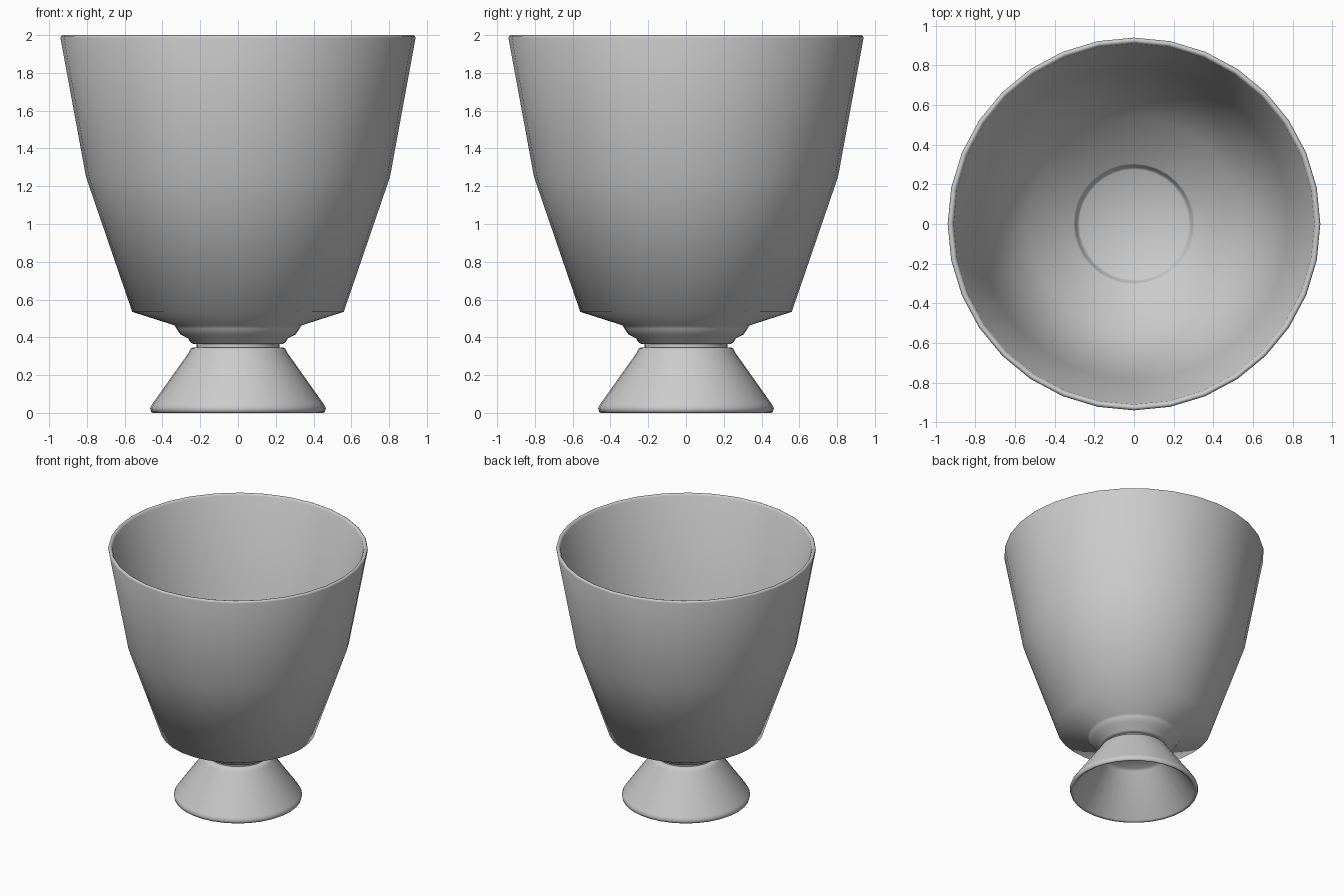
import bpy, bmesh, math

if "Cube" in bpy.data.objects:
    bpy.data.objects.remove(bpy.data.objects["Cube"])

SIDES = 32


def lathe(name, profile, closed=False):
    """Spin an (r, z) profile round the z axis; r = 0 makes a pole."""
    bm = bmesh.new()
    rings = []
    for r, z in profile:
        if r == 0:
            rings.append([bm.verts.new((0, 0, z))] * SIDES)
        else:
            rings.append([bm.verts.new((r * math.cos(a), r * math.sin(a), z))
                          for a in (2 * math.pi * i / SIDES for i in range(SIDES))])
    pairs = list(zip(rings, rings[1:]))
    if closed:
        pairs.append((rings[-1], rings[0]))
    for low, high in pairs:
        for i in range(SIDES):
            j = (i + 1) % SIDES
            quad = [low[i], low[j], high[j], high[i]]
            bm.faces.new(list(dict.fromkeys(quad)))
    bmesh.ops.recalc_face_normals(bm, faces=bm.faces)
    mesh = bpy.data.meshes.new(name)
    bm.to_mesh(mesh)
    bm.free()
    obj = bpy.data.objects.new(name, mesh)
    bpy.context.collection.objects.link(obj)
    bpy.ops.object.select_all(action='DESELECT')
    obj.select_set(True)
    bpy.context.view_layer.objects.active = obj
    bpy.ops.object.shade_smooth_by_angle(angle=math.radians(70))
    return obj


# Cup: underside, outer wall, rolled rim, inner wall and sunken floor
lathe("cup", [
    (0, 0.365), (0.235, 0.365), (0.25, 0.372), (0.265, 0.395), (0.305, 0.415),
    (0.325, 0.445), (0.335, 0.463), (0.56, 0.535), (0.805, 1.25),
    (0.94, 1.985), (0.937, 1.995), (0.928, 2.0), (0.918, 1.997), (0.91, 1.985),
    (0.785, 1.255), (0.54, 0.555), (0.305, 0.48), (0.297, 0.47),
    (0.287, 0.435), (0.275, 0.425), (0, 0.425)])

# Neck: thin recessed collar between cup and foot
lathe("neck", [(0, 0.335), (0.22, 0.335), (0.22, 0.37), (0, 0.37)])

# Foot: flared cone, hollow underneath
lathe("foot", [
    (0, 0.347), (0.235, 0.347), (0.25, 0.34), (0.26, 0.32), (0.455, 0.045),
    (0.465, 0.025), (0.46, 0.005), (0.45, 0), (0.435, 0.01),
    (0.235, 0.305), (0.22, 0.32), (0, 0.32)])
